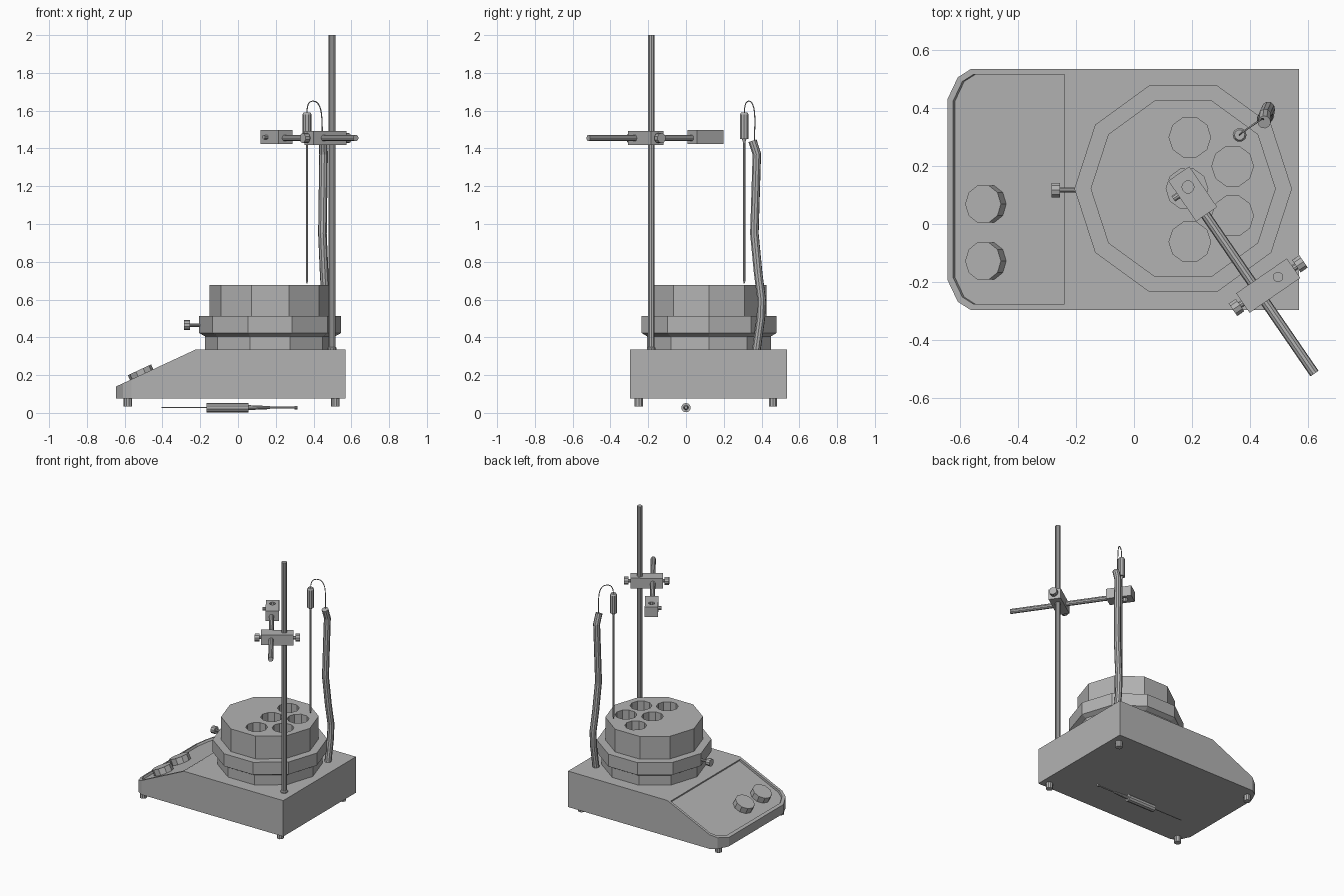
import bpy, bmesh, math
from mathutils import Vector, Matrix

old = bpy.data.objects.get("Cube")
if old:
    bpy.data.objects.remove(old, do_unlink=True)

grey = bpy.data.materials.new("plain grey")
grey.use_nodes = True
colour = (0.45, 0.45, 0.45, 1)
grey.diffuse_color = colour
grey.node_tree.nodes["Principled BSDF"].inputs["Base Color"].default_value = colour


def finish(name, bm):
    bmesh.ops.recalc_face_normals(bm, faces=bm.faces)
    mesh = bpy.data.meshes.new(name)
    bm.to_mesh(mesh)
    bm.free()
    mesh.materials.append(grey)
    ob = bpy.data.objects.new(name, mesh)
    bpy.context.collection.objects.link(ob)
    return ob


def lathe(name, start, axis, profile, sides=10):
    """Stack of rings (distance along axis, radius), capped at both ends."""
    bm = bmesh.new()
    start, axis = Vector(start), Vector(axis).normalized()
    turn = Vector((0, 0, 1)).rotation_difference(axis)
    rings = []
    for t, r in profile:
        angles = [math.tau * i / sides for i in range(sides)]
        rings.append([bm.verts.new(start + turn @ Vector((r * math.cos(a), r * math.sin(a), t)))
                      for a in angles])
    for a, b in zip(rings, rings[1:]):
        for i in range(sides):
            j = (i + 1) % sides
            bm.faces.new((a[i], a[j], b[j], b[i]))
    bm.faces.new(rings[0])
    bm.faces.new(rings[-1])
    return finish(name, bm)


def rod(name, start, axis, length, r, sides=10):
    return lathe(name, start, axis, [(0, r), (length, r)], sides)


def prism(name, outline, low, high):
    """Plan outline swept between two offset functions."""
    bm = bmesh.new()
    a = [bm.verts.new(low(x, y)) for x, y in outline]
    b = [bm.verts.new(high(x, y)) for x, y in outline]
    for i in range(len(a)):
        j = (i + 1) % len(a)
        bm.faces.new((a[i], a[j], b[j], b[i]))
    bm.faces.new(a)
    bm.faces.new(b)
    return finish(name, bm)


def box(name, centre, size, angle):
    bm = bmesh.new()
    place = Matrix.Translation(centre) @ Matrix.Rotation(angle, 4, 'Z') @ Matrix.Diagonal((*size, 1))
    bmesh.ops.create_cube(bm, size=1, matrix=place)
    return finish(name, bm)


def cut(ob, cutter):
    mod = ob.modifiers.new("cut", 'BOOLEAN')
    mod.operation, mod.solver, mod.object = 'DIFFERENCE', 'EXACT', cutter
    cutter.hide_render = True
    bpy.context.view_layer.objects.active = ob
    bpy.ops.object.modifier_apply(modifier=mod.name)
    bpy.data.objects.remove(cutter, do_unlink=True)


def cable(name, points, r, res, kind='POLY'):
    data = bpy.data.curves.new(name, 'CURVE')
    data.dimensions = '3D'
    data.bevel_depth, data.bevel_resolution, data.use_fill_caps = r, res, True
    s = data.splines.new(kind)
    s.points.add(len(points) - 1)
    for p, co in zip(s.points, points):
        p.co = (*co, 1)
    if kind == 'NURBS':
        s.use_endpoint_u, s.order_u = True, 3
    s.use_smooth = kind == 'NURBS'
    data.materials.append(grey)
    ob = bpy.data.objects.new(name, data)
    bpy.context.collection.objects.link(ob)


def rounded_plan(x0, x1, y0, y1, c):
    """Rectangle whose two low-x corners are softened."""
    half = [(x1, y1), (x0 + c, y1), (x0 + c * 0.45, y1 - c * 0.35), (x0, y1 - c * 1.3)]
    return half + [(x, y0 + y1 - y) for x, y in reversed(half)]


# Housing with a sloped front and a recessed control panel
LOW, HIGH = Vector((-0.645, 0, 0.14)), Vector((-0.225, 0, 0.335))
along = (HIGH - LOW).normalized()
normal = Vector((-along.z, 0, along.x))
mid_y = 0.119


def on_slope(x, y, off=0.0):
    z = LOW.z + (x - LOW.x) * along.z / along.x
    return Vector((x, y, z)) + normal * off


housing = prism("housing", rounded_plan(-0.645, 0.57, -0.297, 0.535, 0.08),
                lambda x, y: (x, y, 0.075), lambda x, y: (x, y, 0.335))
bm = bmesh.new()
bm.from_mesh(housing.data)
bmesh.ops.bisect_plane(bm, geom=bm.verts[:] + bm.edges[:] + bm.faces[:], dist=1e-5,
                       plane_co=LOW, plane_no=normal, clear_outer=True)
bmesh.ops.holes_fill(bm, edges=[e for e in bm.edges if e.is_boundary])
bmesh.ops.recalc_face_normals(bm, faces=bm.faces)
bm.to_mesh(housing.data)
bm.free()
cut(housing, prism("panel_cutter", rounded_plan(-0.625, -0.24, -0.277, 0.517, 0.07),
                   lambda x, y: on_slope(x, y, -0.016), lambda x, y: on_slope(x, y, 0.05)))

for i, y in enumerate((0.069, -0.128)):
    lathe(f"control_knob_{i + 1}", on_slope(-0.51, y, -0.02), normal,
          [(0, 0.068), (0.048, 0.068)])

for x in (-0.583, 0.515):
    for y in (-0.25, 0.46):
        rod("foot", (x, y, 0.033), (0, 0, 1), 0.045, 0.023)

# Heating plate, collar and drilled sample block
cx, cy = 0.17, 0.122
UP = (0, 0, 1)
rod("heating_plate", (cx, cy, 0.333), UP, 0.08, 0.344)
lathe("collar", (cx, cy, 0.405), UP, [(0, 0.344), (0.018, 0.376), (0.108, 0.376)])
block = rod("sample_block", (cx, cy, 0.36), UP, 0.317, 0.32)
for x, y in ((0.193, 0.3), (0.341, 0.2), (0.341, 0.028), (0.193, -0.062), (0.183, 0.122)):
    cut(block, rod("well_cutter", (x, y, 0.42), UP, 0.4, 0.072))
lathe("collar_screw", (-0.17, 0.117, 0.465), (-1, 0, 0),
      [(0, 0.009), (0.085, 0.009), (0.085, 0.026), (0.116, 0.026)])

# Stand: upright rod, clamp, cross arm and holder
lathe("upright_rod", (0.498, -0.183, 0.33), UP, [(0, 0.024), (0.014, 0.024), (0.02, 0.018), (1.67, 0.018)])
ARM_Z = 1.455
arm_angle = math.radians(124.5)
arm = Vector((math.cos(arm_angle), math.sin(arm_angle), 0))
side = Vector((arm.y, -arm.x, 0))
rod("cross_arm", (0.624, -0.517, ARM_Z), arm, 0.68, 0.017)

clamp_at = Vector((0.464, -0.213, ARM_Z))
box("clamp", clamp_at, (0.082, 0.213, 0.074), arm_angle)
for sign, name in ((1, "rod_screw"), (-1, "arm_screw")):
    lathe(name, clamp_at + side * sign * 0.1, side * sign,
          [(0, 0.012), (0.018, 0.012), (0.018, 0.027), (0.048, 0.027)])

holder_at = Vector((0.203, 0.104, 1.46))
holder = box("holder", holder_at, (0.17, 0.088, 0.074), arm_angle)
cut(holder, rod("holder_cutter", holder_at + arm * 0.029 - Vector((0, 0, 0.1)), UP, 0.2, 0.021))
rod("holder_screw", holder_at + arm * 0.024 - side * 0.035, -side, 0.03, 0.012)

# Upright probe, its wire and the cable sleeve
lathe("probe", (0.365, 0.308, 0.685), UP,
      [(0, 0.002), (0.012, 0.006), (0.745, 0.006), (0.765, 0.012), (0.765, 0.024),
       (0.895, 0.024), (0.905, 0.018)])
cable("probe_wire", [(0.365, 0.308, 1.58), (0.365, 0.31, 1.63), (0.39, 0.328, 1.655),
                     (0.43, 0.355, 1.64), (0.448, 0.368, 1.56), (0.446, 0.36, 1.41)],
      0.003, 1, 'NURBS')
cable("cable_sleeve", [(0.45, 0.352, 1.44), (0.453, 0.375, 1.37), (0.447, 0.362, 0.95),
                       (0.456, 0.382, 0.74), (0.464, 0.4, 0.6), (0.464, 0.396, 0.5),
                       (0.46, 0.372, 0.33)], 0.023, 3)

# Spare probe lying beneath the housing
lathe("spare_probe", (-0.405, 0, 0.028), (1, 0, 0),
      [(0, 0.003), (0.238, 0.003), (0.238, 0.025), (0.46, 0.025), (0.46, 0.013), (0.575, 0.008),
       (0.575, 0.005), (0.705, 0.005), (0.705, 0.009), (0.72, 0.009)])
